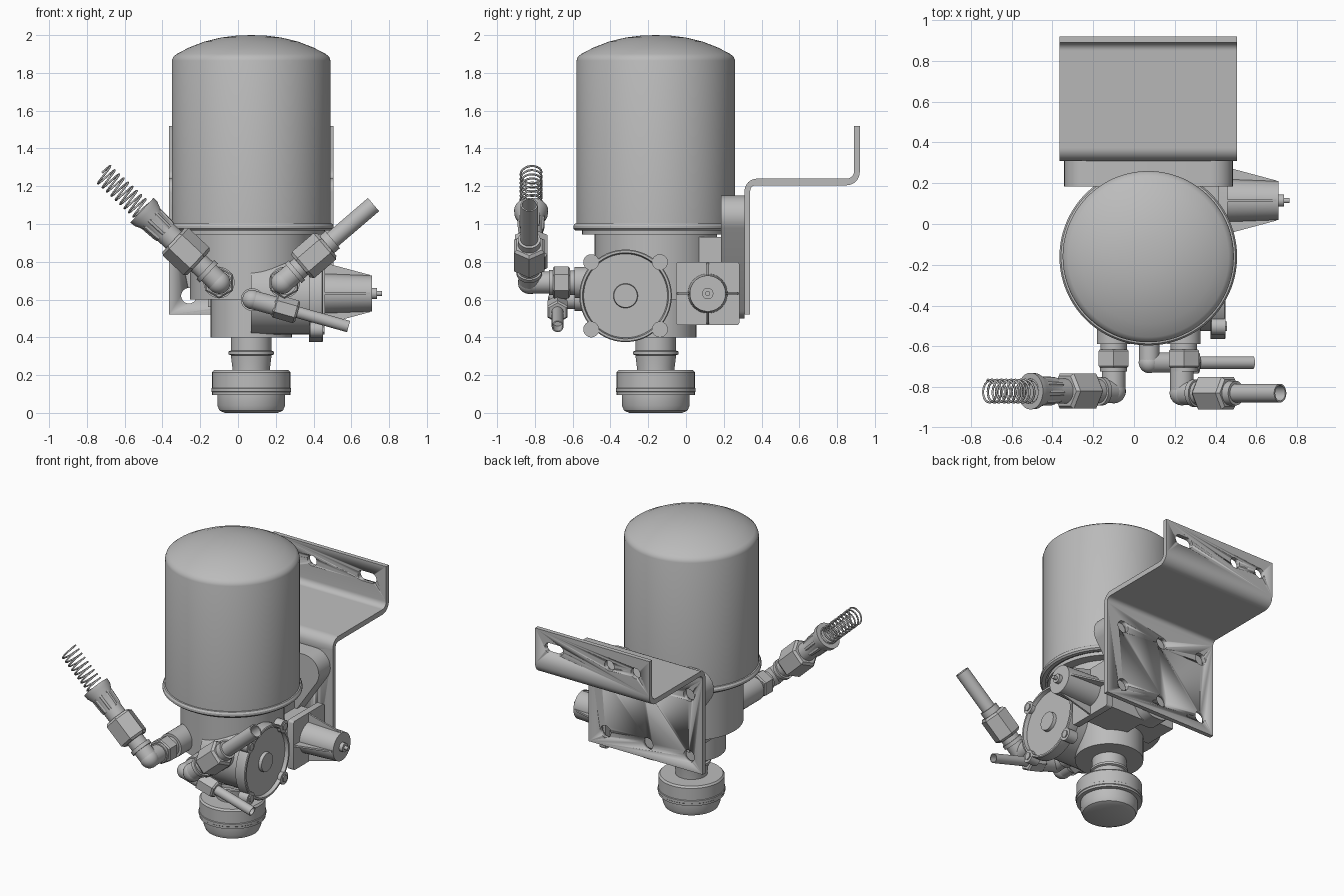
import bpy, bmesh, math
from mathutils import Vector

cube = bpy.data.objects.get("Cube")
if cube:
    bpy.data.objects.remove(cube, do_unlink=True)

metal = bpy.data.materials.new("plain grey metal")
metal.use_nodes = True
GREY = (0.5, 0.5, 0.5, 1)
metal.diffuse_color = GREY
metal.node_tree.nodes["Principled BSDF"].inputs["Base Color"].default_value = GREY

X, Y, Z = Vector((1, 0, 0)), Vector((0, 1, 0)), Vector((0, 0, 1))


def select(obj):
    bpy.ops.object.select_all(action='DESELECT')
    obj.select_set(True)
    bpy.context.view_layer.objects.active = obj


def finish(name, bm):
    bmesh.ops.recalc_face_normals(bm, faces=bm.faces)
    mesh = bpy.data.meshes.new(name)
    bm.to_mesh(mesh)
    bm.free()
    mesh.materials.append(metal)
    obj = bpy.data.objects.new(name, mesh)
    bpy.context.collection.objects.link(obj)
    select(obj)
    bpy.ops.object.shade_smooth_by_angle(angle=math.radians(32))
    return obj


def lathe(name, profile, origin, axis=Z, segs=48, flute=1.0):
    """Spin (radius, height) points round an axis; flute pulls in every other pair."""
    bm = bmesh.new()
    quat = Vector(axis).to_track_quat('Z', 'Y')
    rings = []
    for r, h in profile:
        if r == 0:
            rings.append([bm.verts.new(Vector(origin) + quat @ Vector((0, 0, h)))] * segs)
            continue
        ring = []
        for i in range(segs):
            a = math.tau * (i + 0.5) / segs
            k = r * (flute if i % 4 < 2 else 1)
            p = Vector((k * math.cos(a), k * math.sin(a), h))
            ring.append(bm.verts.new(Vector(origin) + quat @ p))
        rings.append(ring)
    for lo, hi in zip(rings, rings[1:]):
        for i in range(segs):
            j = (i + 1) % segs
            corners = list(dict.fromkeys((lo[i], lo[j], hi[j], hi[i])))
            if len(corners) > 2:
                bm.faces.new(corners)
    return finish(name, bm)


def rod(name, origin, axis, start, end, r, segs=32, chamfer=0.0):
    c = chamfer
    mid = [(r, start), (r, end)] if not c else [(r - c, start), (r, start + c), (r, end - c), (r - c, end)]
    return lathe(name, [(0, start)] + mid + [(0, end)], origin, axis, segs)


def rounded(corners, steps=8):
    """Outline with each (u, v, radius) corner replaced by an arc."""
    out = []
    for i, (u, v, r) in enumerate(corners):
        p = Vector((u, v))
        if r == 0:
            out.append(p)
            continue
        da = (Vector(corners[i - 1][:2]) - p).normalized()
        db = (Vector(corners[(i + 1) % len(corners)][:2]) - p).normalized()
        half = da.angle(db) / 2
        centre = p + (da + db).normalized() * r / math.sin(half)
        t = r / math.tan(half)
        s, e = p + da * t - centre, p + db * t - centre
        total = s.angle(e)
        for k in range(steps + 1):
            f = k / steps
            out.append(centre + (s * math.sin((1 - f) * total) + e * math.sin(f * total)) / math.sin(total))
    return out


def extrude(name, outline, origin, u, v, w):
    bm = bmesh.new()
    base = [Vector(origin) + u * p[0] + v * p[1] for p in outline]
    lo = [bm.verts.new(p) for p in base]
    hi = [bm.verts.new(p + w) for p in base]
    bm.faces.new(lo)
    bm.faces.new(hi)
    for i in range(len(lo)):
        bm.faces.new((lo[i - 1], lo[i], hi[i], hi[i - 1]))
    return finish(name, bm)


def cut(target, cutter):
    mod = target.modifiers.new("hole", 'BOOLEAN')
    mod.operation, mod.solver, mod.object = 'DIFFERENCE', 'EXACT', cutter
    select(target)
    bpy.ops.object.modifier_apply(modifier=mod.name)
    bpy.data.objects.remove(cutter, do_unlink=True)


# Main upright stack: canister, body and silencer
AXIS = (0.07, -0.16, 0)
lathe("canister", [(0, .98), (.42, .98), (.42, 1.865), (.413, 1.885), (.395, 1.9), (.33, 1.934), (.25, 1.965),
                   (.16, 1.987), (.08, 1.997), (0, 2)], AXIS, segs=96)
lathe("canister_seam", [(.40, .965), (.425, .965), (.436, .975), (.436, .99), (.428, 1.002), (.41, 1.006)],
      AXIS, segs=96)
lathe("canister_base", [(0, .945), (.39, .945), (.39, .97), (0, .97)], AXIS, segs=96)
lathe("valve_body", [(0, .6), (.325, .6), (.325, .955), (0, .955)], AXIS, segs=64)
lathe("lower_body", [(0, .4), (.215, .4), (.215, .62), (0, .62)], AXIS, segs=64)
lathe("outlet_neck", [(.108, .41), (.108, .33), (.12, .325), (.12, .31), (.108, .305), (.1, .24), (.1, .2)], AXIS)
lathe("silencer", [(0, 0), (.14, 0), (.168, .012), (.18, .04), (.18, .095), (.207, .095), (.207, .11), (.211, .113),
                   (.211, .13), (.207, .133), (.207, .215), (.197, .227), (.1, .227), (0, .227)], AXIS, segs=64)

# Bent mounting bracket with bolt holes
bracket = extrude("mounting_bracket", rounded([
    (.31, .52, 0), (.34, .52, 0), (.34, 1.205, .03), (.92, 1.205, .07), (.92, 1.52, 0),
    (.89, 1.52, 0), (.89, 1.24, .04), (.31, 1.24, .065)]), (-.365, 0, 0), Y, Z, X * .87)
for x in (-.26, .055, .375):
    for z in (.62, 1.04):
        cut(bracket, rod("hole_cutter", (x, .25, z), Y, 0, .15, .041))
for x in (-.26, -.06):
    cut(bracket, rod("hole_cutter", (x, .85, 1.41), Y, 0, .15, .036))
slot = rounded([(-.07, -.035, .034), (.07, -.035, .034), (.07, .035, .034), (-.07, .035, .034)])
cut(bracket, extrude("slot_cutter", slot, (.36, .85, 1.41), X, Z, Y * .15))

# Three-eared flange joining body and bracket
extrude("body_flange", rounded([(-.44, 1.15, .11), (.585, 1.15, .11), (.14, .5, .09), (0, .5, .09)]),
        (0, .185, 0), X, Z, Y * .125)
extrude("flange_bridge", [(-.16, .56), (.3, .56), (.3, .93), (-.16, .93)], (0, -.05, 0), X, Z, Y * .24)

# Round diaphragm cover on the left side
COVER = (0, -.32, .62)
rod("cover_housing", COVER, X, .07, .39, .205, 48)
lathe("diaphragm_cover", [(0, .375), (.243, .375), (.245, .38), (.245, .445), (.24, .45), (.228, .45), (.222, .425),
                          (.065, .425), (.062, .447), (0, .447)], COVER, X, 64)
for sy in (-1, 1):
    for sz in (-1, 1):
        spot = (0, -.32 + sy * .182, .62 + sz * .178)
        rod("cover_lug", spot, X, .38, .45, .042, 24)
        rod("cover_bolt", spot, X, .44, .457, .026, 6)

# Heater unit: square plate, ribbed barrel and terminal
HEATER = (0, .115, .632)
extrude("heater_plate", rounded([(-.168, -.168, .015), (.168, -.168, .015), (.168, .168, .015), (-.168, .168, .015)], 3),
        (.415, *HEATER[1:]), Y, Z, X * .045)
extrude("heater_mount", [(-.12, -.13), (.12, -.13), (.12, .13), (-.12, .13)], (.1, *HEATER[1:]), Y, Z, X * .32)
lathe("heater_barrel", [(0, .45), (.105, .45), (.095, .71), (0, .71)], HEATER, X)
for side in (Y, -Y, Z, -Z):
    thick = side.cross(X) * .012
    extrude("heater_rib", [(.45, 0), (.45, .165), (.7, .098), (.7, 0)],
            Vector(HEATER) - thick / 2, X, side, thick)
lathe("heater_terminal", [(0, .7), (.03, .7), (.03, .735), (.013, .735), (.013, .762), (0, .762)], HEATER, X, 24)


# Angled fittings on the front ports
def elbow(name, corner, direction, r, reach):
    rod(name + "_inlet", corner, Y, 0, .16, r)
    rod(name + "_outlet", corner, direction, 0, reach, r)
    arc = [(r * 1.04 * math.sin(math.pi * k / 12), -r * 1.04 * math.cos(math.pi * k / 12)) for k in range(1, 12)]
    lathe(name + "_ball", [(0, -r * 1.04)] + arc + [(0, r * 1.04)], corner, direction, 32)


def port(name, x, z):
    rod(name + "_boss", (x, -.3, z), -Y, 0, .29, .082)
    rod(name + "_collar", (x, -.59, z), -Y, 0, .03, .065)
    rod(name + "_hex", (x, -.615, z), -Y, 0, .09, .085, 6, .008)
    rod(name + "_ring", (x, -.7, z), -Y, 0, .025, .066)


def pipe(name, corner, direction, start, end, r):
    lathe(name, [(0, start), (r, start), (r, end), (r * .82, end), (r * .82, end - .1), (0, end - .1)],
          corner, direction, 32)


# Right-hand fitting with hose nut and spring guard
A, DA = Vector((-.1, -.82, .69)), Vector((-.73, 0, .685)).normalized()
port("spring_port", -.1, .69)
elbow("spring_elbow", A, DA, .058, .15)
rod("spring_elbow_collar", A, DA, .075, .1, .07)
rod("spring_hex", A, DA, .15, .33, .1, 6, .015)
rod("spring_neck", A, DA, .32, .42, .062)
lathe("hose_nut", [(0, .39), (.066, .39), (.07, .41), (.074, .51)], A, DA, 32, .86)
lathe("hose_nut_flare", [(0, .39), (.062, .4), (.066, .48), (.088, .53), (.09, .56), (.06, .56), (.055, .52),
                         (0, .52)], A, DA)

TURNS, STEPS = 10, 20
curve = bpy.data.curves.new("spring_guard", 'CURVE')
curve.dimensions, curve.bevel_depth, curve.bevel_resolution = '3D', .0055, 1
spline = curve.splines.new('POLY')
spline.points.add(TURNS * STEPS)
side = DA.cross(Y)
for i, point in enumerate(spline.points):
    a = math.tau * i / STEPS
    p = A + DA * (.53 + .32 * i / (TURNS * STEPS)) + (Y * math.cos(a) + side * math.sin(a)) * .056
    point.co = (*p, 1)
curve.materials.append(metal)
spring = bpy.data.objects.new("spring_guard", curve)
bpy.context.collection.objects.link(spring)
select(spring)
bpy.ops.object.convert(target='MESH')
bpy.ops.object.shade_smooth()

# Left-hand fitting with plain pipe
B, DB = Vector((.235, -.83, .69)), Vector((.76, 0, .65)).normalized()
port("pipe_port", .245, .69)
elbow("pipe_elbow", B, DB, .058, .14)
rod("pipe_elbow_collar", B, DB, .075, .1, .068)
rod("pipe_hex", B, DB, .13, .31, .092, 6, .015)
rod("pipe_neck", B, DB, .3, .35, .06)
pipe("outlet_pipe", B, DB, .3, .635, .046)

# Small lower fitting
C, DC = Vector((.075, -.68, .6)), Vector((.963, 0, -.27)).normalized()
elbow("small_elbow", C, DC, .05, .13)
rod("small_port_collar", (.075, -.45, .6), -Y, 0, .14, .06)
rod("small_hex", C, DC, .12, .25, .062, 6, .01)
pipe("small_pipe", C, DC, .24, .53, .031)
